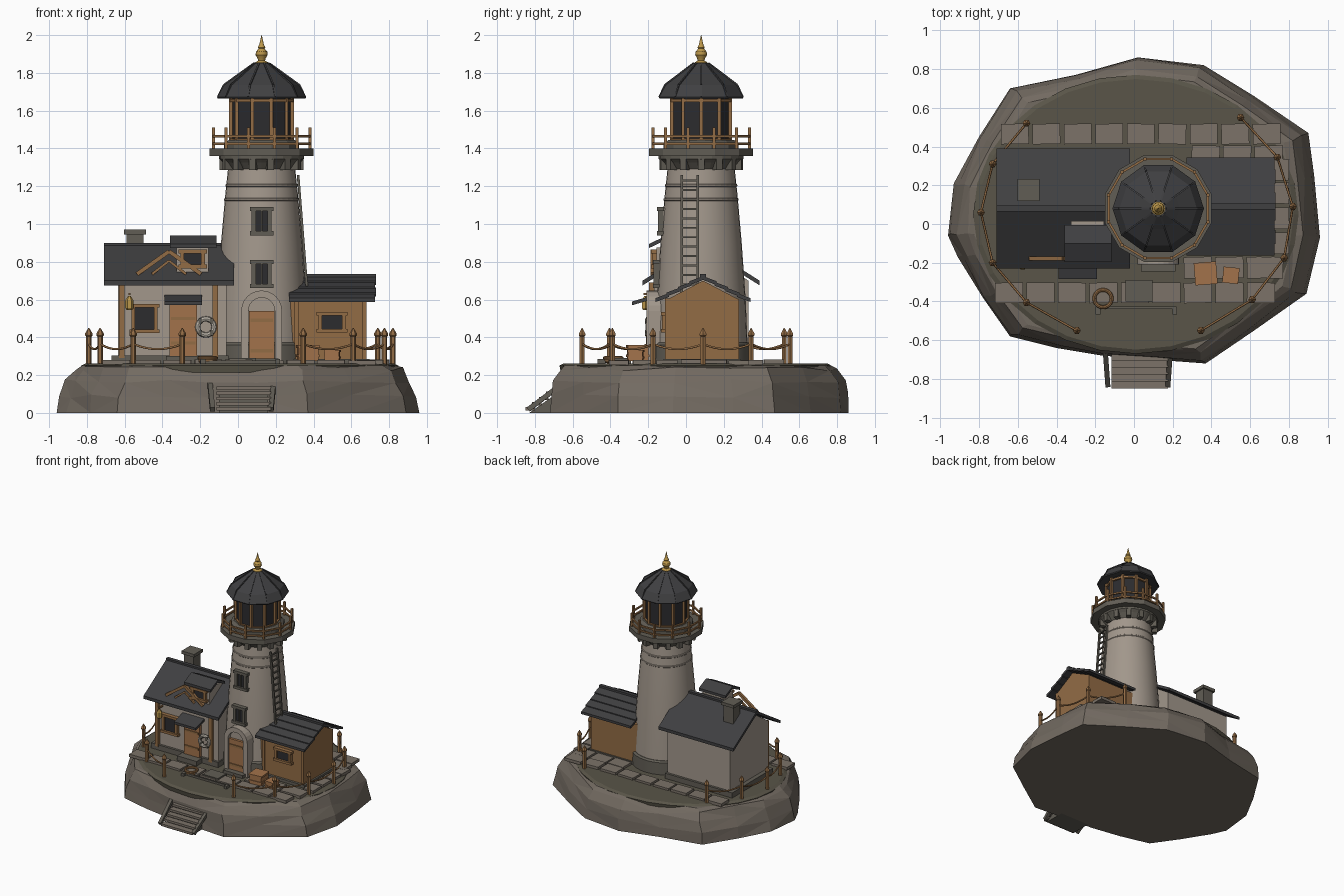
import bpy, bmesh, math, random
from mathutils import Vector, Matrix

if "Cube" in bpy.data.objects:
    bpy.data.objects.remove(bpy.data.objects["Cube"])
random.seed(4)

def mat(name, c):
    m = bpy.data.materials.new(name)
    m.diffuse_color = (*c, 1)
    m.use_nodes = True
    m.node_tree.nodes["Principled BSDF"].inputs["Base Color"].default_value = m.diffuse_color
    return m
ROCK = mat("rock", (.17, .145, .12)); GRASS = mat("turf", (.10, .09, .065))
STONE = mat("plaster", (.36, .31, .26)); PAVE = mat("paving", (.20, .17, .14))
DARK = mat("slate", (.05, .05, .053)); GLASS = mat("glass", (.025, .025, .028))
WOOD = mat("wood", (.29, .15, .06)); ORANGE = mat("door_wood", (.36, .17, .07))
GOLD = mat("brass", (.50, .31, .07)); BASE = mat("foundation", (.12, .11, .09))
WHITE = mat("buoy", (.5, .46, .4))
TX, TY = .125, .08   # tower axis

def make(name, verts, faces, m, smooth=False):
    me = bpy.data.meshes.new(name)
    bm = bmesh.new()
    vs = [bm.verts.new(v) for v in verts]
    for f in faces:
        bm.faces.new([vs[i] for i in f])
    bmesh.ops.recalc_face_normals(bm, faces=bm.faces)
    bm.to_mesh(me); bm.free()
    me.materials.append(m)
    o = bpy.data.objects.new(name, me)
    bpy.context.collection.objects.link(o)
    if smooth:
        bpy.ops.object.select_all(action='DESELECT')
        o.select_set(True); bpy.context.view_layer.objects.active = o
        bpy.ops.object.shade_smooth_by_angle(angle=math.radians(32))
    return o

def loft(name, rings, m, smooth=False):
    n = len(rings[0])
    faces = [[k*n+i, k*n+(i+1) % n, (k+1)*n+(i+1) % n, (k+1)*n+i]
             for k in range(len(rings)-1) for i in range(n)]
    faces += [list(range(n))[::-1], list(range((len(rings)-1)*n, len(rings)*n))]
    return make(name, [p for r in rings for p in r], faces, m, smooth)

def lathe(name, prof, n, m, c=(TX, TY), smooth=False, off=0.0):
    return loft(name, [[(c[0]+r*math.cos(math.tau*(i+off)/n), c[1]+r*math.sin(math.tau*(i+off)/n), z)
                        for i in range(n)] for r, z in prof], m, smooth)

def prism(name, yz, x0, x1, m):   # yz outline stretched along x
    return loft(name, [[(x, y, z) for y, z in yz] for x in (x0, x1)], m)

def box(name, c, s, m, rz=0.0, rx=0.0):
    o = prism(name, [(-s[1]/2, -s[2]/2), (s[1]/2, -s[2]/2), (s[1]/2, s[2]/2), (-s[1]/2, s[2]/2)],
              -s[0]/2, s[0]/2, m)
    o.data.transform(Matrix.Translation(c) @ Matrix.Rotation(rz, 4, 'Z') @ Matrix.Rotation(rx, 4, 'X'))
    return o

def beam(name, p, q, w, m, n=4):
    p, q = Vector(p), Vector(q)
    o = lathe(name, [(w*.7, 0), (w*.7, (q-p).length)], n, m, (0, 0), off=.5)
    o.data.transform(Matrix.Translation(p) @ (q-p).to_track_quat('Z', 'Y').to_matrix().to_4x4())
    return o

def torus(name, c, R, r, m, rx=0.0):
    bpy.ops.mesh.primitive_torus_add(major_radius=R, minor_radius=r, major_segments=20, minor_segments=8,
                                     location=c, rotation=(rx, 0, 0))
    o = bpy.context.object; o.name = name; o.data.materials.append(m)
    bpy.ops.object.shade_smooth_by_angle()
    return o

def polar(a, r, z): return (TX+r*math.cos(a), TY+r*math.sin(a), z)

def slope(name, x0, x1, ridge, eave, t, m=DARK):
    return prism(name, [ridge, eave, (eave[0], eave[1]-t), (ridge[0], ridge[1]-t)], x0, x1, m)

def window(name, x, y, z, w, h, bars=1, b=.02):   # front-facing framed window
    box(name+"_pane", (x, y, z), (w-b, .02, h-b), GLASS)
    for s in (-1, 1):
        box(name+"_jamb", (x+s*(w-b)/2, y-.008, z), (b, .03, h), FR)
        box(name+"_sill", (x, y-.01, z+s*(h-b)/2), (w+.02, .035, b), FR)
    for i in range(bars):
        box(name+"_bar", (x, y-.01, z), (.008, .02, h-b), FR)

# Island rock and turf cap
out = [(.96, -.07), (.93, .25), (.90, .47), (.62, .66), (.36, .82), (.02, .86), (-.30, .77), (-.64, .70), (-.80, .45),
       (-.93, .21), (-.96, -.06), (-.91, -.17), (-.78, -.38), (-.64, -.58), (-.40, -.64), (-.16, -.68),
       (.10, -.70), (.37, -.72), (.62, -.55), (.89, -.36)]
rings = []
for s, z in ((1, 0), (.985, .09), (.95, .17), (.90, .235), (.86, .25)):
    j = .012 if 0 < z < .24 else 0
    rings.append([(x*s+random.uniform(-j, j), y*min(1, s+.035)+random.uniform(-j, 0)*(1 if y > 0 else -1),
                   z+random.uniform(-j, j)) for x, y in out])
rock = loft("island_rock", rings, ROCK)
bm = bmesh.new(); bm.from_mesh(rock.data)
bmesh.ops.triangulate(bm, faces=[f for f in bm.faces if len(f.verts) == 4])
bm.to_mesh(rock.data); bm.free()
turf = lathe("turf_cap", [(.99, .215), (1, .25), (.97, .262)], 28, GRASS, (0, 0))
turf.data.transform(Matrix.Translation((.01, .05, 0)) @ Matrix.Diagonal((.84, .72, 1, 1)))

# Paving rows
def tile(x, y, w, h):
    box("paving_stone", (x, y, .265+random.uniform(0, .006)), (w, h, .024), PAVE, random.uniform(-.03, .03))
for i in range(9):
    x = -.645+i*.1625
    tile(x+.03, .465, .143, .105)
    tile(x, -.355, .145, .105)
    if x > .25:
        tile(x+.04, .35, .145, .11); tile(x, -.225, .145, .11)
for y in (-.1, .03, .16, .28):
    tile(.755, y, .09, .11)
tile(.70, -.225, .14, .11)

# Tower
lathe("tower_foundation", [(.265, .25), (.262, .36), (.25, .372)], 28, BASE, smooth=True)
lathe("tower_wall", [(.25, .26), (.236, .6), (.215, .9), (.193, 1.15), (.176, 1.31)], 32, STONE, smooth=True)
for z, r in ((1.13, .199), (1.205, .192)):
    lathe("tower_band", [(r-.004, z-.008), (r, z-.004), (r-.001, z+.004), (r-.006, z+.008)], 32, STONE)
lathe("corbel", [(.178, 1.29), (.205, 1.325), (.225, 1.345), (.225, 1.375)], 24, BASE)
for i in range(14):
    a = math.tau*i/14
    box("corbel_bracket", polar(a, .20, 1.315), (.045, .035, .06), BASE, a)
lathe("gallery_deck", [(.285, 1.36), (.285, 1.40)], 12, BASE, off=.5)
lathe("lantern_plinth", [(.205, 1.40), (.205, 1.425), (.18, 1.445)], 12, BASE, off=.5)
# Gallery railing
for i in range(12):
    a, b = math.tau*(i+.5)/12, math.tau*(i+1.5)/12
    beam("gallery_post", polar(a, .265, 1.39), polar(a, .265, 1.51), .016, WOOD)
    for z in (1.425, 1.465):
        beam("gallery_rail", polar(a, .265, z), polar(b, .265, z), .012, WOOD)
# Lantern room
lathe("lantern_glass", [(.157, 1.43), (.157, 1.68)], 10, GLASS)
for i in range(10):
    a, b = math.tau*i/10, math.tau*(i+1)/10
    beam("lantern_post", polar(a, .163, 1.43), polar(a, .163, 1.68), .018, WOOD)
    for z in (1.445, 1.655):
        beam("lantern_rail", polar(a, .163, z), polar(b, .163, z), .016, WOOD)
lathe("lantern_roof", [(.15, 1.68), (.232, 1.665), (.236, 1.672), (.20, 1.735), (.11, 1.80), (.045, 1.85), (.02, 1.855)],
      10, DARK)
for i in range(10):
    a = math.tau*i/10
    for (r, z), (s, w) in (((.232, 1.672), (.20, 1.737)), ((.20, 1.737), (.11, 1.802)), ((.11, 1.802), (.04, 1.852))):
        beam("roof_rib", polar(a, r, z), polar(a, s, w), .009, DARK)
lathe("finial", [(.035, 1.84), (.035, 1.855), (.018, 1.865), (.022, 1.878), (.032, 1.895), (.030, 1.912), (.016, 1.928),
                 (.020, 1.935), (.012, 1.95), (.001, 2.0)], 14, GOLD, smooth=True)

# Tower windows and arched door
FR = BASE
for z, y in ((1.015, -.125), (.735, -.148)):
    window("tower_window", TX, y, z, .105, .15, 1, .022)
    box("tower_window_reveal", (TX, y+.03, z), (.10, .06, .14), STONE)
box("tower_door", (TX, -.175, .405), (.135, .05, .27), ORANGE)
for z in (.33, .49):
    box("door_hinge", (TX, -.202, z), (.12, .01, .018), WOOD)
arch = [(TX+.07*math.cos(math.pi*i/12), .54+.07*math.sin(math.pi*i/12)) for i in range(13)]
loft("door_tympanum", [[(x, y, z) for x, z in arch] for y in (-.18, -.11)], STONE)
ring = []
for i in range(13):
    a = math.pi*i/12
    ring.append([(TX+r*math.cos(a), y, .54+r*math.sin(a)) for r, y in ((.07, -.21), (.108, -.21), (.108, -.10), (.07, -.10))])
loft("door_arch", ring, STONE)
for s in (-1, 1):
    box("door_pillar", (TX+s*.089, -.155, .40), (.038, .11, .28), STONE)
box("tower_doorstep", (TX-.1, -.345, .275), (.14, .11, .03), BASE)
box("tower_sill", (TX, -.22, .272), (.18, .05, .03), BASE)

# Ladder on the right side of the tower
rail = lambda y, z: (.318+(1.26-z)*.078, y, z)
for y in (-.022, .062):
    beam("ladder_rail", rail(y, .60), rail(y, 1.26), .014, BASE)
for i in range(13):
    z = .63+i*.05
    beam("ladder_rung", rail(-.022, z), rail(.062, z), .010, BASE)

# Cottage
box("cottage_foundation", (-.36, .08, .28), (.62, .54, .05), BASE)
prism("cottage_wall", [(-.17, .28), (.33, .28), (.33, .70), (.08, .87), (-.17, .70)], -.635, -.06, STONE)
for s in (-1, 1):
    slope("cottage_roof", -.71, -.02, (.08, .895), (.08+s*.31, .70), .025)
box("ridge_cap", (-.365, .08, .89), (.69, .03, .02), DARK)
box("chimney", (-.545, .175, .87), (.09, .09, .16), BASE)
box("chimney_cap", (-.545, .175, .958), (.115, .115, .025), BASE)
for x in (-.615, -.12):
    box("corner_post", (x, -.18, .49), (.03, .03, .40), WOOD)
FR = WOOD
window("cottage_window", -.495, -.175, .50, .14, .155, 0)
box("cottage_door", (-.29, -.18, .435), (.145, .03, .27), ORANGE)
for z in (.37, .50):
    box("door_strap", (-.29, -.197, z), (.13, .01, .015), WOOD)
slope("door_awning", -.39, -.19, (-.165, .625), (-.285, .59), .02)
box("cottage_step", (-.29, -.215, .28), (.18, .09, .04), BASE)
# Timber gable trim and dormer
for s in (-1, 1):
    beam("gable_trim", (-.365, -.178, .855), (-.365+s*.17, -.178, .735), .022, WOOD)
    beam("gable_brace", (-.365, -.178, .805), (-.365+s*.09, -.178, .735), .014, WOOD)
box("dormer", (-.24, -.07, .81), (.17, .17, .13), STONE)
window("dormer_window", -.24, -.158, .815, .13, .10, 0)
for s in (-1, 1):
    slope("dormer_roof", -.36, -.115, (-.10, .94), (-.10+s*.095, .895), .022)
# Lifebuoy and wall lamp
torus("lifebuoy", (-.17, -.20, .455), .043, .014, WHITE, math.pi/2)
for i in range(4):
    a = math.pi/4+i*math.pi/2
    box("buoy_band", (-.17+.043*math.cos(a), -.20, .455+.043*math.sin(a)), (.018, .032, .03), BASE)
beam("lamp_arm", (-.575, -.17, .63), (-.575, -.225, .63), .01, WOOD)
lathe("wall_lamp", [(.014, .545), (.022, .555), (.022, .595), (.006, .62)], 6, GOLD, (-.575, -.215))

# Wooden shed
box("shed_foundation", (.49, .085, .27), (.41, .41, .03), BASE)
prism("shed_wall", [(-.10, .28), (.28, .28), (.28, .60), (.09, .70), (-.10, .60)], .25, .68, WOOD)
for s in (-1, 1):
    for k in range(4):   # overlapping roof courses
        y0, y1 = k*.06, (k+1)*.06+.012
        slope("shed_roof_course", .27, .73-.004*(k % 2), (.09+s*y0, .724-y0*.5), (.09+s*y1, .733-y1*.5), .02)
box("shed_ridge", (.50, .09, .725), (.46, .03, .02), DARK)
window("shed_window", .498, -.105, .48, .145, .11, 0)
for x in (.31, .67):
    box("shed_post", (x, -.102, .44), (.022, .02, .33), WOOD)
for (x, y, s, r) in ((.37, -.255, .105, .08), (.50, -.265, .075, -.1)):
    box("crate", (x, y, .27+s*.45), (s, s, s*.8), ORANGE, r)
    for z in (.31, .78):
        box("crate_band", (x, y, .27+s*z), (s*1.1, s*1.1, s*.14), ORANGE, r)
for k in range(2):
    torus("rope_coil", (-.16, -.385, .275+.015*k), .045, .010, WOOD)
box("path_edging", (.01, -.432, .268), (.42, .012, .02), BASE)
for x in (-.185, .21):
    box("edging_peg", (x, -.45, .27), (.025, .035, .03), BASE)

# Fence posts and sagging ropes
left = [(-.555, .52), (-.73, .31), (-.79, .06), (-.73, -.20), (-.555, -.405), (-.295, -.55)]
right = [(.55, .55), (.74, .345), (.82, .09), (.775, -.175), (.61, -.39), (.345, -.55)]
for side in (left, right):
    for p in side:
        lathe("fence_post", [(.015, .24), (.015, .405), (.020, .41), (.020, .42), (.002, .45)], 6, WOOD, p)
    for p, q in zip(side, side[1:]):
        cu = bpy.data.curves.new("fence_rope", 'CURVE')
        cu.dimensions = '3D'; cu.bevel_depth = .006; cu.bevel_resolution = 1
        sp = cu.splines.new('POLY'); sp.points.add(8)
        for i in range(9):
            t = i/8
            sp.points[i].co = (p[0]+(q[0]-p[0])*t, p[1]+(q[1]-p[1])*t, .365-.11*t*(1-t), 1)
        cu.materials.append(WOOD)
        bpy.context.collection.objects.link(bpy.data.objects.new("fence_rope", cu))

# Landing stairs
for i in range(5):
    box("stair_tread", (.03, -.825+i*.036, .022+i*.027), (.29, .05, .018), PAVE)
for s in (-1, 1):
    o = beam("stair_stringer", (.02+s*.155, -.835, .018), (.02+s*.168, -.66, .15), .026, BASE)
prism("stair_bed", [(-.83, .0), (-.66, .0), (-.66, .12)], -.10, .16, BASE)
